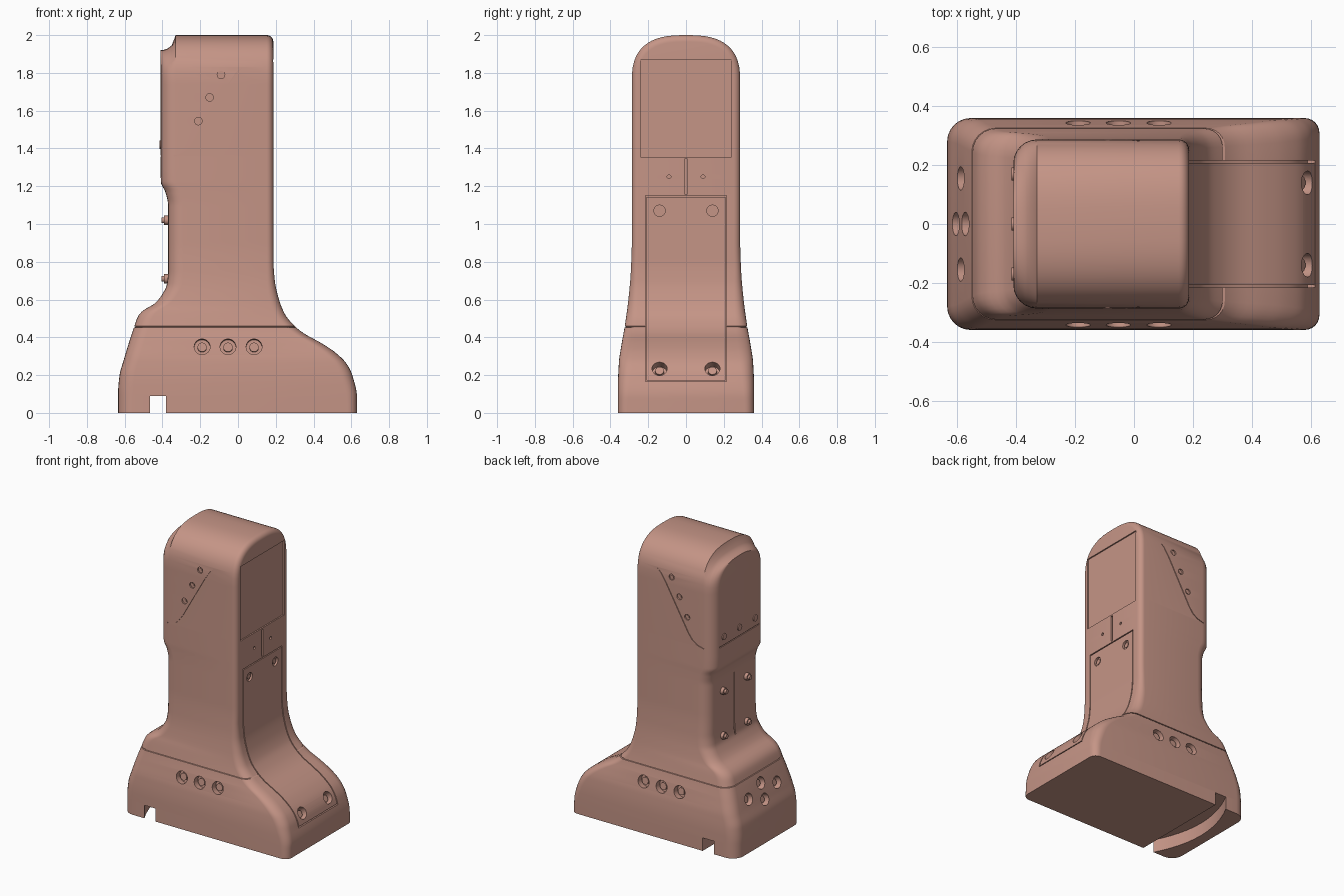
import bpy, bmesh, math
from mathutils import Vector, Matrix

if "Cube" in bpy.data.objects:
    bpy.data.objects.remove(bpy.data.objects["Cube"])


def curve(*tab):
    """Smooth, non-overshooting interpolation through (z, value) pairs."""
    h = [b[0] - a[0] for a, b in zip(tab, tab[1:])]
    s = [(b[1] - a[1]) / k for a, b, k in zip(tab, tab[1:], h)]
    d = [0] + [2 * p * q / (p + q) if p * q > 0 else 0 for p, q in zip(s, s[1:])] + [0]

    def f(z):
        i = max(0, min(len(h) - 1, sum(z >= t[0] for t in tab) - 1))
        u = (z - tab[i][0]) / h[i]
        return ((1 + 2 * u) * (1 - u) ** 2 * tab[i][1] + u * u * (3 - 2 * u) * tab[i + 1][1]
                + h[i] * (u * (1 - u) ** 2 * d[i] - u * u * (1 - u) * d[i + 1]))
    return f


# silhouette curves: left edge, right edge, half depth, right corner radius
left = curve((0, -.635), (.1, -.635), (.2, -.627), (.28, -.605), (.38, -.575), (.455, -.55),
             (.51, -.53), (.54, -.505), (.58, -.44), (.63, -.4), (.68, -.377), (.75, -.37),
             (1.1, -.37), (1.17, -.385), (1.22, -.408), (1.3, -.41), (1.75, -.41))
right = curve((0, .63), (.08, .63), (.2, .605), (.26, .575), (.32, .515), (.37, .44), (.42, .35),
              (.46, .30), (.52, .25), (.6, .217), (.7, .195), (.8, .188), (1.75, .187))
half = curve((0, .36), (.15, .36), (.27, .355), (.37, .34), (.455, .325), (.6, .305), (.75, .292),
             (.9, .287), (1.75, .287))
corner = curve((0, .05), (.3, .07), (.6, .05), (.8, .035), (1.75, .035))
RL, TOP, SEG = .08, 1.75, 6

shell = bpy.data.materials.new("shell")
shell.diffuse_color = (.56, .30, .24, 1)
shell.use_nodes = True
shell.node_tree.nodes["Principled BSDF"].inputs["Base Color"].default_value = shell.diffuse_color


def finish(name, bm, smooth=True, cutter=False):
    bmesh.ops.recalc_face_normals(bm, faces=bm.faces)
    me = bpy.data.meshes.new(name)
    bm.to_mesh(me)
    bm.free()
    ob = bpy.data.objects.new(name, me)
    bpy.context.collection.objects.link(ob)
    if cutter:
        ob.hide_render = True
    else:
        me.materials.append(shell)
    return ob


def cut(ob, *cutters):
    bpy.context.view_layer.objects.active = ob
    for c in cutters:
        m = ob.modifiers.new("cut", 'BOOLEAN')
        m.operation, m.solver, m.object = 'DIFFERENCE', 'EXACT', c
        bpy.ops.object.modifier_apply(modifier=m.name)


def prism(bm, pts, vec):
    a = [bm.verts.new(p) for p in pts]
    b = [bm.verts.new(Vector(p) + Vector(vec)) for p in pts]
    bm.faces.new(a)
    bm.faces.new(b[::-1])
    for i in range(len(a)):
        j = (i + 1) % len(a)
        bm.faces.new((a[i], b[i], b[j], a[j]))


def box(bm, x0, x1, y0, y1, z0, z1):
    prism(bm, [(x0, y0, z0), (x1, y0, z0), (x1, y1, z0), (x0, y1, z0)], (0, 0, z1 - z0))


def rod(bm, p, d, r, lo, hi):
    """Cylinder along d, from offset lo to hi measured from point p."""
    d = Vector(d).normalized()
    m = Matrix.Translation(Vector(p) + d * (lo + hi) / 2) @ d.to_track_quat('Z', 'Y').to_matrix().to_4x4()
    bmesh.ops.create_cone(bm, cap_ends=True, segments=24, radius1=r, radius2=r, depth=hi - lo, matrix=m)


def section(z, inset=0):
    """Half outline (x, y, t, is_left) of the rounded plan at height z."""
    xl, xr, hy, rr = left(z) + inset, right(z) - inset, half(z) - inset, corner(z)
    ts = [math.pi / 2 * i / SEG for i in range(SEG + 1)]
    return ([(xl + RL * (1 - math.cos(t)), hy - RL * (1 - math.sin(t)), t, True) for t in ts]
            + [(xr - rr * (1 - math.cos(t)), hy - rr * (1 - math.sin(t)), t, False) for t in ts[::-1]])


# body: rings lofted upward, with a fine seam above the foot
bm = bmesh.new()
levels = [i * .0125 for i in range(141)]
rings = []
for z in sorted(levels + [.452, .4535, .4575, .459]):
    s = section(z, .006 if .453 < z < .458 else 0)
    rings.append([bm.verts.new((x, y, z)) for x, y, *_ in s]
                 + [bm.verts.new((x, -y, z)) for x, y, *_ in s[::-1]])
bm.faces.new(rings[0])
for a, b in zip(rings, rings[1:]):
    for i in range(len(a)):
        j = (i + 1) % len(a)
        bm.faces.new((a[i], a[j], b[j], b[i]))

# crown: domed arches lofted along x and welded to the top ring
arches = []
for x, y, t, is_left in section(TOP):
    drop = .08 * math.sqrt(max(0, 1 - (1 - math.cos(t)) ** 2)) if is_left else .035 * (1 - math.sin(t))
    arch = []
    for k in range(29):
        a = math.pi * k / 28
        c, s = math.cos(a), max(0, math.sin(a))
        s = 0 if k in (0, 28) else s
        arch.append(bm.verts.new((x, math.copysign(abs(c) ** .74, c) * y, TOP + (.25 - drop) * s ** .74)))
    arches.append(arch)
bm.faces.new(arches[0])
bm.faces.new(arches[-1])
for a, b in zip(arches, arches[1:]):
    for i in range(28):
        bm.faces.new((a[i], a[i + 1], b[i + 1], b[i]))
bmesh.ops.remove_doubles(bm, verts=bm.verts, dist=1e-5)
body = finish("body_shell", bm)


def cover_outline(z0, z1, out, depth, y):
    zs = [z0] + [z for z in levels if z0 + .004 < z < z1 - .004] + [z1]
    return ([(right(z) + out, y, z) for z in zs] + [(right(z) - depth, y, z) for z in zs[::-1]])


# recesses, grooves and the curved channel under the foot
bm = bmesh.new()
prism(bm, cover_outline(.165, 1.15, .03, .025, -.215), (0, .43, 0))
box(bm, .178, .25, -.24, .24, 1.355, 1.87)
box(bm, .175, .25, -.008, .008, 1.16, 1.345)
box(bm, -.45, -.364, -.005, .005, .67, 1.1)
box(bm, -.45, -.404, -.215, .215, 1.357, 1.363)
arc = [(-.46 - .1 * (1 - (y / .37) ** 2), y, -.05) for y in [.37 - .0617 * i for i in range(13)]]
prism(bm, [(-.38, -.37, -.05), (-.38, .37, -.05)] + arc, (0, 0, .14))
path = [Vector(p) for p in [(.2, 1.867), (.1, 1.862), (.04, 1.845), (-.01, 1.80), (-.05, 1.74), (-.22, 1.44),
                            (-.25, 1.40), (-.29, 1.373), (-.34, 1.36)]]
side = [[], []]
for i, p in enumerate(path):
    t = (path[min(i + 1, len(path) - 1)] - path[max(i - 1, 0)]).normalized() * .003
    side[0].append((p.x - t.y, p.y + t.x))
    side[1].append((p.x + t.y, p.y - t.x))
for y in (-.31, .282):
    prism(bm, [(x, y, z) for x, z in side[0] + side[1][::-1]], (0, .028, 0))
grooves = finish("groove_cutter", bm, cutter=True)

# screw bores, each with a screw head sitting in it
bm, screws = bmesh.new(), bmesh.new()


def bore(p, d, r, depth, head=True):
    rod(bm, p, d, r, -depth, .03)
    if head:
        rod(screws, p, d, r * .58, -depth - .01, -depth * .45)


for s in (-1, 1):
    for x in (-.19, -.053, .085):
        bore((x, s * half(.35), .35), (0, s, .12), .042, .04)
    for x, z in ((-.09, 1.79), (-.15, 1.67), (-.21, 1.545)):
        bore((x, s * .287, z), (0, s, 0), .02, .01)
    bore((right(.235), s * .14, .235), (.85, 0, .5), .04, .05)
    bore((right(1.07), s * .14, 1.07), (1, 0, 0), .03, .014)
    bore((right(1.25), s * .09, 1.25), (1, 0, 0), .01, .01, False)
for y, z in ((0, .28), (0, .385), (-.155, .335), (.155, .335)):
    bore((left(z), y, z), (-1, 0, .3), .04, .05)
bores = finish("bore_cutter", bm, cutter=True)

# bolts on the grip plate and studs on the upper pad
for y in (-.13, .13):
    for z in (.71, 1.02):
        rod(screws, (-.37, y, z), (-1, 0, 0), .024, -.02, .022)
        rod(screws, (-.37, y, z), (-1, 0, 0), .015, .02, .036)
for y in (-.17, 0, .17):
    rod(screws, (-.41, y, 1.42), (-1, 0, 0), .022, -.02, .006)
fasteners = finish("fasteners", screws)

# access cover following the sloped right side
bm = bmesh.new()
prism(bm, cover_outline(.172, 1.143, 0, .03, -.208), (0, .416, 0))
cover = finish("access_cover", bm)

cut(body, grooves, bores)
cut(cover, bores)
for c in (grooves, bores):
    bpy.data.objects.remove(c)
for ob in (body, cover, fasteners):
    bpy.ops.object.select_all(action='DESELECT')
    ob.select_set(True)
    bpy.context.view_layer.objects.active = ob
    bpy.ops.object.shade_smooth_by_angle(angle=math.radians(30))
